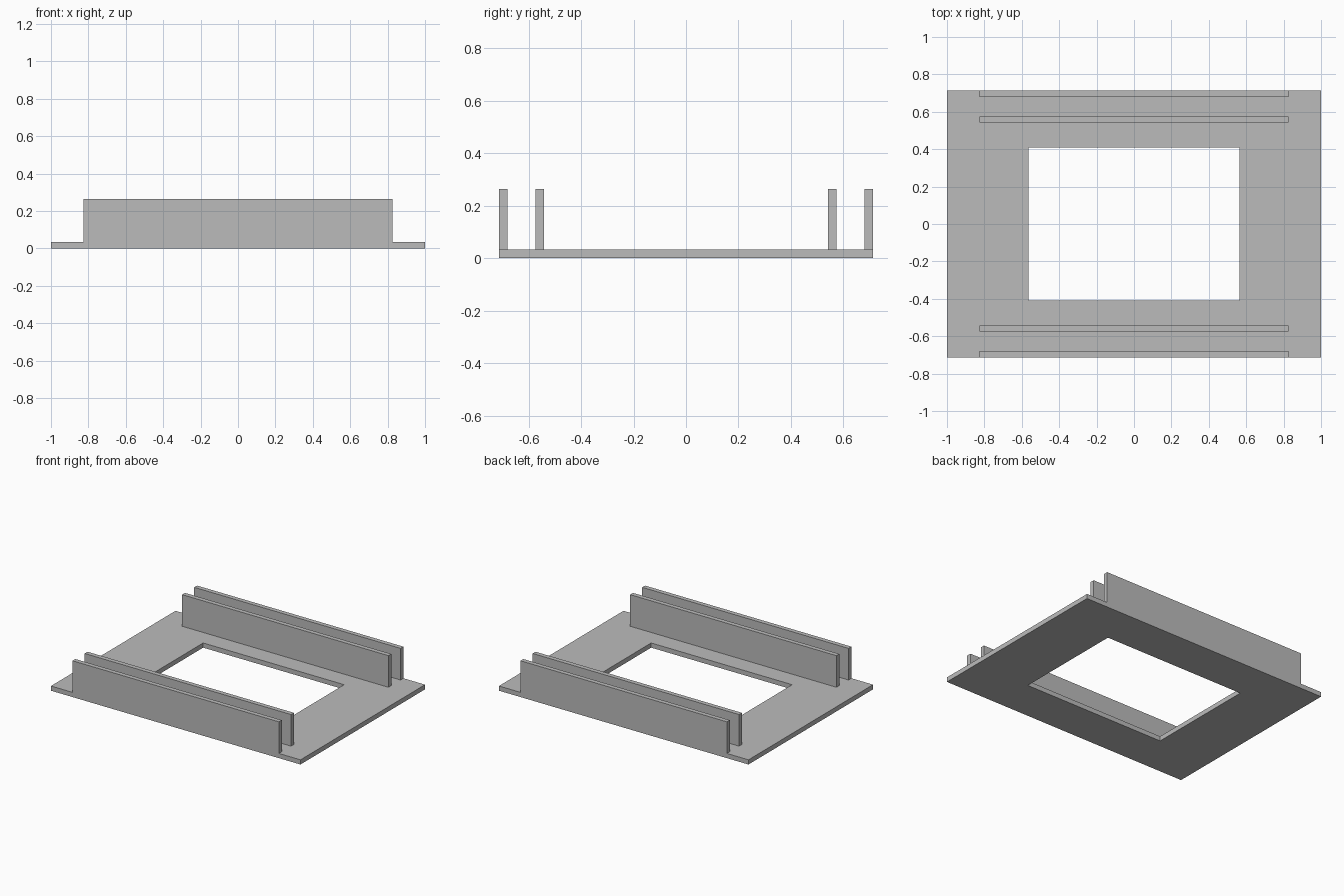
import bpy
import bmesh

cube = bpy.data.objects.get("Cube")
if cube:
    bpy.data.objects.remove(cube, do_unlink=True)

HALF_X, HALF_Y = 1.0, 0.713
HOLE_X, HOLE_Y = 0.565, 0.408
PLATE_TOP, RAIL_TOP = 0.034, 0.263
RAIL_X, RAIL_WIDTH = 0.827, 0.033

grey = bpy.data.materials.new("plain grey")
grey.use_nodes = True
colour = (0.5, 0.5, 0.5, 1)
grey.diffuse_color = colour
grey.node_tree.nodes["Principled BSDF"].inputs["Base Color"].default_value = colour


def add_object(name, bm):
    bmesh.ops.recalc_face_normals(bm, faces=bm.faces)
    mesh = bpy.data.meshes.new(name)
    bm.to_mesh(mesh)
    bm.free()
    mesh.materials.append(grey)
    obj = bpy.data.objects.new(name, mesh)
    bpy.context.collection.objects.link(obj)
    return obj


def rectangle(bm, x, y, z):
    corners = ((-x, -y), (x, -y), (x, y), (-x, y))
    return [bm.verts.new((cx, cy, z)) for cx, cy in corners]


# Base plate: four rectangular loops joined into a closed frame
bm = bmesh.new()
loops = [rectangle(bm, HALF_X, HALF_Y, 0),
         rectangle(bm, HALF_X, HALF_Y, PLATE_TOP),
         rectangle(bm, HOLE_X, HOLE_Y, PLATE_TOP),
         rectangle(bm, HOLE_X, HOLE_Y, 0)]
for i, loop in enumerate(loops):
    following = loops[(i + 1) % len(loops)]
    for j in range(4):
        k = (j + 1) % 4
        bm.faces.new((loop[j], loop[k], following[k], following[j]))
add_object("base_plate", bm)


# Upright rails: an outer and an inner one along the front and the back
def add_rail(name, y):
    bm = bmesh.new()
    bmesh.ops.create_cube(bm, size=1)
    bmesh.ops.scale(bm, verts=bm.verts,
                    vec=(2 * RAIL_X, RAIL_WIDTH, RAIL_TOP - PLATE_TOP))
    bmesh.ops.translate(bm, verts=bm.verts,
                        vec=(0, y, (RAIL_TOP + PLATE_TOP) / 2))
    add_object(name, bm)


for side, sign in (("front", -1), ("back", 1)):
    add_rail(side + "_outer_rail", sign * (HALF_Y - RAIL_WIDTH / 2))
    add_rail(side + "_inner_rail", sign * 0.558)
